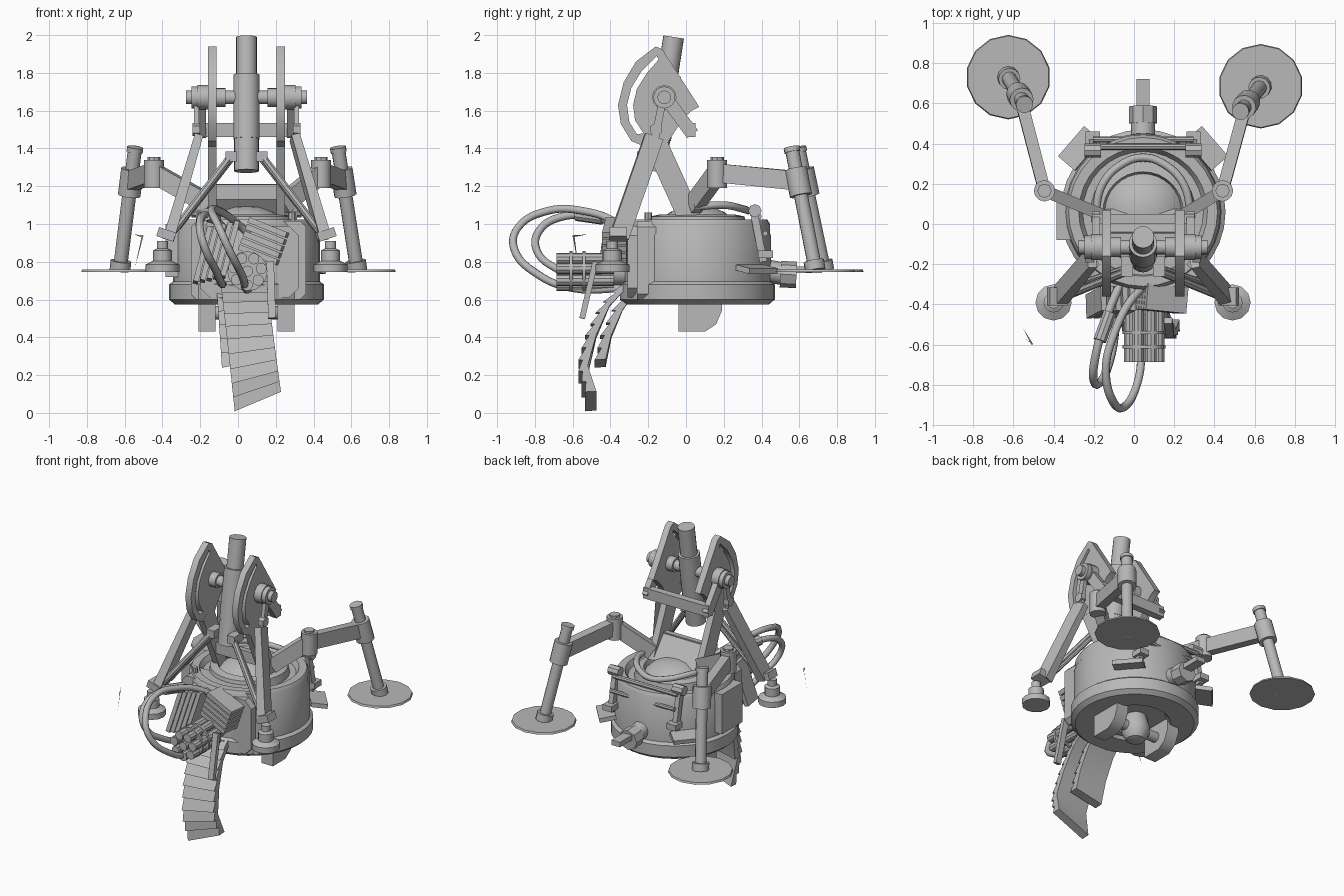
import bpy, bmesh, math
from mathutils import Vector, Matrix

if "Cube" in bpy.data.objects:
    bpy.data.objects.remove(bpy.data.objects["Cube"])

C = 0.045            # x of the machine's symmetry plane
metal = bpy.data.materials.new("grey_metal")
metal.diffuse_color = (0.48, 0.48, 0.48, 1)
metal.use_nodes = True
metal.node_tree.nodes["Principled BSDF"].inputs["Base Color"].default_value = metal.diffuse_color


def finish(bm, name):
    bmesh.ops.recalc_face_normals(bm, faces=bm.faces)
    me = bpy.data.meshes.new(name)
    bm.to_mesh(me)
    bm.free()
    me.materials.append(metal)
    ob = bpy.data.objects.new(name, me)
    bpy.context.collection.objects.link(ob)
    return ob


def bridge(name, ring_a, ring_b):
    """Closed solid between two matching outlines."""
    bm = bmesh.new()
    a = [bm.verts.new(p) for p in ring_a]
    b = [bm.verts.new(p) for p in ring_b]
    n = len(a)
    caps = [bm.faces.new(a), bm.faces.new(b)]
    for i in range(n):
        bm.faces.new((a[i], a[(i + 1) % n], b[(i + 1) % n], b[i]))
    bmesh.ops.recalc_face_normals(bm, faces=bm.faces)
    if n > 4:
        bmesh.ops.triangulate(bm, faces=caps)
    return finish(bm, name)


def beam(name, p, q, w, h, side=(1, 0, 0), w2=None):
    """Box from p to q; w along side, h across it, w2 = width at q."""
    p, q, s = Vector(p), Vector(q), Vector(side)
    d = (q - p).normalized()
    s = (s - d * s.dot(d)).normalized()
    t = d.cross(s)
    sq = ((-1, -1), (1, -1), (1, 1), (-1, 1))
    return bridge(name, *[[o + s * a * ww / 2 + t * b * h / 2 for a, b in sq]
                          for o, ww in ((p, w), (q, w2 or w))])


def box(name, x0, x1, y0, y1, z0, z1):
    ym, zm = (y0 + y1) / 2, (z0 + z1) / 2
    return beam(name, (x0, ym, zm), (x1, ym, zm), y1 - y0, z1 - z0, (0, 1, 0))


def prism(name, pts, lo, hi, axis=0):
    """Extrude a (y, z) profile along x, or an (x, z) profile along y."""
    mk = (lambda a, b, t: (t, a, b)) if axis == 0 else (lambda a, b, t: (a, t, b))
    return bridge(name, *[[mk(a, b, t) for a, b in pts] for t in (lo, hi)])


def rod(name, p, q, r, seg=16, r2=None):
    p, q = Vector(p), Vector(q)
    d = q - p
    m = Matrix.Translation((p + q) / 2) @ d.to_track_quat('Z', 'Y').to_matrix().to_4x4()
    bm = bmesh.new()
    bmesh.ops.create_cone(bm, cap_ends=True, segments=seg, radius1=r,
                          radius2=r if r2 is None else r2, depth=d.length, matrix=m)
    return finish(bm, name)


def lathe(name, prof, cx, cy, seg=32):
    bm = bmesh.new()
    vs = [bm.verts.new((r, 0, z)) for r, z in prof]
    es = [bm.edges.new(e) for e in zip(vs, vs[1:])]
    bmesh.ops.spin(bm, geom=vs + es, cent=(0, 0, 0), axis=(0, 0, 1),
                   angle=2 * math.pi, steps=seg, use_merge=True)
    bmesh.ops.remove_doubles(bm, verts=bm.verts, dist=1e-4)
    bmesh.ops.translate(bm, verts=bm.verts, vec=(cx, cy, 0))
    return finish(bm, name)


def hose(name, pts, r):
    cu = bpy.data.curves.new(name, 'CURVE')
    cu.dimensions = '3D'
    cu.bevel_depth, cu.bevel_resolution, cu.resolution_u = r, 2, 6
    cu.use_fill_caps = True
    sp = cu.splines.new('BEZIER')
    sp.bezier_points.add(len(pts) - 1)
    for b, p in zip(sp.bezier_points, pts):
        b.co = p
        b.handle_left_type = b.handle_right_type = 'AUTO'
    cu.materials.append(metal)
    bpy.context.collection.objects.link(bpy.data.objects.new(name, cu))


# Drum body with stepped rim, recessed floor and domed lid
lathe("drum", [(0, .62), (.2, .62), (.23, .58), (.38, .575), (.41, .6), (.41, .68), (.39, .695),
               (.39, .94), (.385, .95), (.385, 1.0), (.37, 1.025), (.32, 1.025), (.3, .99),
               (.26, .99), (.25, 1.04), (.2, 1.05), (.19, 1.02), (.15, 1.06), (.08, 1.09), (0, 1.1)], .045, .06)
hose("lid_hoop", [(C - .24, .04, 1.09), (C - .2, .2, 1.1), (C - .1, .3, 1.08), (C, .33, 1.07),
                  (C + .1, .3, 1.08), (C + .2, .2, 1.1), (C + .24, .04, 1.09)], .02)


# Front housing and its raised frame
def octo(x0, x1, z0, z1, c):
    return [(x0 + c, z0), (x1 - c, z0), (x1, z0 + c), (x1, z1 - c),
            (x1 - c, z1), (x0 + c, z1), (x0, z1 - c), (x0, z0 + c)]


prism("front_housing", octo(-.25, .36, .6, 1.015, .03), -.26, -.11, 1)
prism("front_frame", octo(-.2, .32, .61, .99, .05), -.31, -.25, 1)
box("left_side_box", -.385, -.3, -.08, .15, .72, 1.0)

# Underside brackets and ball sensor
for s in (-1, 1):
    x = C + s * .21
    prism("belly_bracket", [(-.04, .62), (-.04, .43), (.1, .43), (.16, .47), (.19, .54), (.19, .62)],
          x - .045, x + .045)
rod("belly_axle", (C - .18, .07, .53), (C + .18, .07, .53), .035)
lathe("belly_ball", [(0, .43), (.06, .45), (.09, .5), (.09, .55), (.07, .62)], C, .07, 16)


# Swivel tube with sleeve, on a cross axle
def on_tube(t):
    return (C, -.115 + .155 * t, 1.67 + t)


rod("tube", on_tube(-.2), on_tube(.32), .055, 20)
rod("tube_breech", on_tube(-.39), on_tube(-.2), .066, 20)
rod("tube_sleeve", on_tube(-.22), on_tube(.12), .07, 20)
rod("axle", (C - .32, -.115, 1.67), (C + .32, -.115, 1.67), .036)

# Slotted quadrant plates with lower arms, hubs and linkage, both sides
outer = [(-.16, 1.94), (-.265, 1.86), (-.33, 1.75), (-.36, 1.63), (-.345, 1.53), (-.29, 1.44), (-.22, 1.41)]
slot_out = [(-.155, 1.89), (-.235, 1.81), (-.29, 1.72), (-.312, 1.63), (-.3, 1.54), (-.26, 1.475)]
slot_in = [(-.145, 1.87), (-.21, 1.795), (-.26, 1.715), (-.28, 1.63), (-.27, 1.55), (-.225, 1.48)]
back = [(-.125, 1.925), (.07, 1.62), (.03, 1.6), (-.02, 1.55), (-.11, 1.41)]
for s in (-1, 1):
    def X(d):
        return C + s * d
    lo, hi = sorted((X(.16), X(.205)))
    prism("quadrant_rail", outer + slot_out[::-1], lo, hi)
    prism("quadrant_web", [outer[0]] + back + [outer[-1], slot_out[-1]] + slot_in[::-1] + [slot_out[0]], lo, hi)
    beam("quadrant_arm", (X(.182), -.17, 1.45), (X(.182), .02, 1.03), .045, .12)
    beam("yoke_arm", (X(.235), -.13, 1.7), (X(.235), .035, 1.475), .04, .07)
    rod("inner_collar", (X(.11), -.115, 1.67), (X(.16), -.115, 1.67), .05)
    rod("hub_disc", (X(.205), -.115, 1.67), (X(.26), -.115, 1.67), .065, 12)
    rod("outer_disc", (X(.255), -.115, 1.67), (X(.29), -.115, 1.67), .058)
    rod("hub_cap", (X(.29), -.115, 1.67), (X(.305), -.115, 1.67), .035, 6)
    beam("link_bar", (X(.265), -.115, 1.7), (X(.265), -.17, 1.42), .025, .04)
    rod("link_bolt", (X(.245), -.16, 1.5), (X(.285), -.16, 1.5), .035, 6)

    # Front leg: wide strut, block, stem and round pad
    beam("front_strut", (X(.255), -.17, 1.46), (X(.41), -.355, .93), .045, .1, (1, 0, -.3), .06)
    beam("strut_block", (X(.38), -.36, .93), (X(.47), -.36, .96), .09, .05, (0, 1, 0))
    lathe("front_pad", [(0, .745), (.09, .745), (.09, .785), (.05, .805), (.05, .86), (.03, .87),
                        (.03, .91), (0, .91)], X(.445), -.39, 12)
    rod("stay_rod", (X(.09), -.24, 1.35), (X(.41), -.37, .93), .02, 8)
    rod("inner_stay", (X(.08), -.215, 1.34), (X(.36), -.31, .98), .014, 8)
    box("stay_clamp", X(.08) - .03, X(.08) + .03, -.26, -.16, 1.33, 1.385)

    # Rear leg: hinged arm, collar, leaning post and thin disc foot
    fx, fy = (-.625, .73) if s < 0 else (.63, .685)
    tx, ty = (-.545, .595) if s < 0 else (.53, .56)
    foot, top = Vector((fx, fy, .76)), Vector((tx, ty, 1.4))
    elbow = Vector((X(.49 if s < 0 else .395), .165, 1.27))
    col = foot.lerp(top, .73)
    rod("rear_foot", (fx, fy, .747), (fx, fy, .76), .21, 14, .205)
    rod("foot_socket", (fx, fy, .755), foot.lerp(top, .07), .055, 12)
    rod("rear_post", foot, top, .037, 12)
    rod("post_cap", foot.lerp(top, .97), foot.lerp(top, 1.01), .043, 12)
    rod("post_collar", foot.lerp(top, .61), foot.lerp(top, .83), .06, 12)
    beam("outer_arm", elbow, col, .06, .1, (1, 0, 0))
    rod("elbow", elbow + Vector((0, 0, -.08)), elbow + Vector((0, 0, .07)), .053, 12)
    rod("elbow_cap", elbow + Vector((0, 0, .07)), elbow + Vector((0, 0, .085)), .035, 8)
    beam("inner_arm", elbow, (X(.19), .04, 1.1), .1, .06, (0, 0, 1))

    # Rear uprights and angled skirt plates
    beam("rear_upright", (X(.25), .41, .8), (X(.25), .36, 1.06), .035, .04)
    rod("upright_knuckle", (X(.21), .365, 1.07), (X(.29), .365, 1.07), .035, 8)
    beam("upright_base", (X(.25), .38, .84), (X(.25), .46, .84), .07, .04)
    beam("skirt_plate", (X(.25), .45, .76), (X(.38), .3, .76), .11, .03, (s, 1, -.25))
    rod("lid_bolt", (X(.24), -.2, 1.0), (X(.24), -.2, 1.06), .02, 8)

box("yoke_bar", C - .255, C + .255, .0, .05, 1.46, 1.535)
beam("seat_plate", (C, .06, 1.05), (C, -.06, 1.2), .36, .035)
box("seat_edge", C - .19, C + .19, -.08, -.04, 1.13, 1.21)
rod("rear_rail", (C - .25, .385, 1.04), (C + .25, .385, 1.04), .016, 8)
rod("lower_rear_rail", (C - .25, .42, .95), (C + .25, .42, .95), .014, 8)

# Rear knob and stub
rod("rear_knob_neck", (C, .44, .75), (C, .52, .735), .06, 12)
rod("rear_knob", (C, .5, .735), (C, .585, .73), .07, 8)
box("rear_stub", C - .033, C + .033, .58, .72, .74, .775)

# Cluster of barrels held by two plates
rod("cluster_core", (C + .01, -.3, .745), (C + .01, -.45, .745), .07, 12)
for i in range(8):
    a = 2 * math.pi * i / 7 + .2
    r = .074 if i < 7 else 0
    x, z = C + .005 + r * math.cos(a), .75 + r * math.sin(a)
    rod("barrel", (x, -.38, z), (x, -.685, z), .03, 10)
for y in (-.54, -.61):
    rod("barrel_plate", (C + .005, y - .008, .75), (C + .005, y + .008, .75), .106, 16)


# Hanging belts: saw-toothed front, smooth back, drifting sideways with a slanted end
def belt(name, path, x_top, x_low, w, n, slant):
    path = [Vector(p) for p in path]
    front = []
    for i in range(n):
        for f, step in ((0, 0), (1, -.022)):
            t = (i + f) / n * (len(path) - 1)
            k = min(int(t), len(path) - 2)
            p = path[k].lerp(path[k + 1], t - k)
            front.append((p.x - .012 + step, p.y))
    z0, z1 = path[-1].y, path[0].y
    rings = []
    for e in (-w / 2, w / 2):
        ring = []
        for y, z in front + [(p.x + .025, p.y + .004) for p in path[::-1]]:
            f = (z1 - z) / (z1 - z0)
            ring.append((x_top + (x_low - x_top) * f + e, y, z + e * slant * f * f))
        rings.append(ring)
    bridge(name, *rings)


belt("long_belt", [(-.31, .69), (-.43, .56), (-.5, .4), (-.545, .22), (-.5, .06)], .03, .105, .245, 10, .42)
belt("short_belt", [(-.26, .68), (-.36, .54), (-.42, .4), (-.45, .26)], -.01, .02, .21, 6, .2)

# Tilted ribbed blocks on the front housing
for i in range(5):
    d = i * .036
    beam("right_rib", (.06 - d * .35, -.36, 1.02 - d), (.26 - d * .35, -.38, .94 - d), .13, .03, (0, 1, 0))
    beam("left_rib", (-.15 + d, -.37, .98 + d * .2), (-.225 + d, -.41, .69 + d * .2), .12, .028, (0, 1, 0))
beam("side_clip", (.17, -.48, .8), (.18, -.55, .5), .04, .03)

# Looping hoses
hose("outer_hose", [(.1, -.28, .9), (0, -.36, 1.0), (-.1, -.55, 1.07), (-.14, -.73, 1.07), (-.1, -.89, .98),
                    (-.05, -.91, .87), (.02, -.78, .73), (.04, -.6, .66), (.06, -.32, .66)], .021)
hose("inner_hose", [(-.05, -.26, .95), (-.12, -.42, 1.02), (-.19, -.65, 1.04), (-.2, -.78, .96),
                    (-.17, -.79, .86), (-.12, -.68, .76), (-.09, -.5, .69), (-.08, -.3, .68)], .021)
rod("hose_sleeve", (-.12, -.44, 1.03), (-.17, -.58, 1.05), .034, 10)

# Loose sliver beside the machine
bm = bmesh.new()
for pts in (((-.5, -.6, .94), (-.51, -.59, .935), (-.545, -.57, .77)),
            ((-.5, -.6, .94), (-.51, -.6, .93), (-.55, -.52, .945))):
    bm.faces.new([bm.verts.new(p) for p in pts])
finish(bm, "loose_sliver")

bpy.ops.object.select_all(action='DESELECT')
for ob in bpy.context.scene.objects:
    if ob.type == 'MESH':
        ob.select_set(True)
        bpy.context.view_layer.objects.active = ob
bpy.ops.object.shade_smooth_by_angle(angle=math.radians(35))
